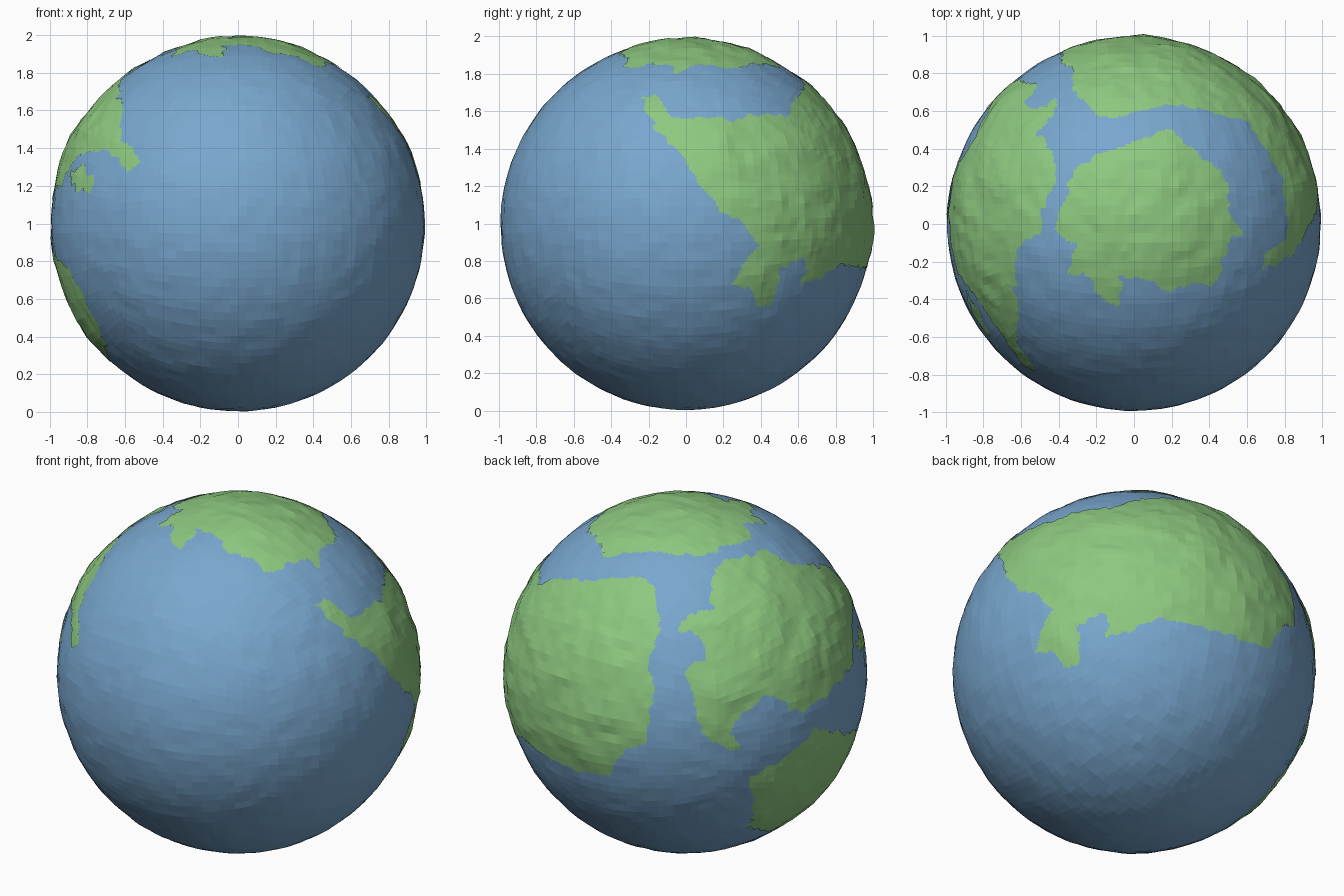
import bpy, bmesh, math
from mathutils import Vector, noise

old = bpy.data.objects.get("Cube")
if old:
    bpy.data.objects.remove(old, do_unlink=True)

CENTRE = Vector((0, 0, 0.995))
SEA = 0.991


def material(name, rgb):
    m = bpy.data.materials.new(name)
    m.use_nodes = True
    colour = (*rgb, 1)
    m.diffuse_color = colour
    m.node_tree.nodes["Principled BSDF"].inputs["Base Color"].default_value = colour
    return m


def lift(azimuth, elevation, points):
    """Raise flat drawing points onto the unit sphere facing the given direction."""
    a, e = math.radians(azimuth), math.radians(elevation)
    right = Vector((math.cos(a), math.sin(a), 0))
    facing = Vector((math.sin(a) * math.cos(e), -math.cos(a) * math.cos(e), math.sin(e)))
    up = facing.cross(right)
    return [(right * u + up * v + facing * math.sqrt(max(0, 1 - u * u - v * v))).normalized()
            for u, v in points]


def top(*p): return lift(0, 90, p)
def front(*p): return lift(0, 0, p)
def side(*p): return lift(90, 0, p)
def back(*p): return lift(215, 22, p)
def under(*p): return lift(145, -30, p)


def sea_ripple(d):
    return 0.0045 * noise.noise(d * 11) + 0.002 * noise.noise(d * 27)


def ball():
    """Evenly spaced cube sphere."""
    bm = bmesh.new()
    bmesh.ops.create_cube(bm, size=2)
    bmesh.ops.subdivide_edges(bm, edges=bm.edges[:], cuts=31, use_grid_fill=True)
    for v in bm.verts:
        v.co = Vector([math.tan(c * math.pi / 4) for c in v.co]).normalized()
    return bm


def finish(bm, name, mat):
    mesh = bpy.data.meshes.new(name)
    bm.to_mesh(mesh)
    bm.free()
    mesh.materials.append(mat)
    ob = bpy.data.objects.new(name, mesh)
    ob.location = CENTRE
    bpy.context.collection.objects.link(ob)
    return ob


class Coast:
    """Closed shoreline, tested on a flat map around its own middle."""

    def __init__(self, outline):
        self.axis = sum(outline, Vector()).normalized()
        self.x = self.axis.orthogonal().normalized()
        self.y = self.axis.cross(self.x)
        flat = [self.flatten(p) for p in outline]
        self.edges = list(zip(flat, flat[1:] + flat[:1]))

    def flatten(self, d):
        angle = self.axis.angle(d)
        p = Vector((d.dot(self.x), d.dot(self.y)))
        return p * (angle / p.length) if p.length > 1e-6 else p

    def inland(self, d, wobble=0.0):
        """Distance to the shore, positive on land."""
        p = self.flatten(d)
        if wobble:
            n = noise.noise_vector(d * 18)
            p = p + n.xy * wobble
        px, py = p
        best, inside = 9.0, False
        for (ax, ay), (bx, by) in self.edges:
            ex, ey = bx - ax, by - ay
            t = ((px - ax) * ex + (py - ay) * ey) / (ex * ex + ey * ey + 1e-9)
            t = min(1, max(0, t))
            best = min(best, math.hypot(px - ax - ex * t, py - ay - ey * t))
            if (ay > py) != (by > py) and px < ax + (py - ay) * ex / ey:
                inside = not inside
        return best if inside else -best


def land(name, outline):
    coast = Coast(outline)
    bm = ball()
    # Keep only the neighbourhood of the land
    far = [v for v in bm.verts
           if v.co.dot(coast.axis) < -0.2 or coast.inland(v.co) < -0.1]
    bmesh.ops.delete(bm, geom=far, context="VERTS")
    # Raise rough hills that fade towards the shore
    for v in bm.verts:
        d = v.co.copy()
        depth = max(0, coast.inland(d))
        hills = 0.013 * noise.noise(d * 5) + 0.008 * noise.noise(d * 13)
        r = SEA + sea_ripple(d) + 0.0035 + 0.005 * min(1, depth / 0.2)
        v.co = d * (r + max(hills, -0.005) * min(1, depth / 0.12))
    # Cut the ragged shoreline from finer faces
    bmesh.ops.subdivide_edges(bm, edges=bm.edges[:], cuts=2, use_grid_fill=True)
    bmesh.ops.triangulate(bm, faces=bm.faces[:])
    sea = [f for f in bm.faces
           if coast.inland(f.calc_center_median().normalized(), 0.03) < 0]
    bmesh.ops.delete(bm, geom=sea, context="FACES")
    finish(bm, name, LAND)


WATER = material("sea blue", (0.19, 0.385, 0.62))
LAND = material("land green", (0.27, 0.58, 0.215))

# Ocean
bm = ball()
for v in bm.verts:
    v.co *= SEA + sea_ripple(v.co)
finish(bm, "ocean", WATER)

# Polar cap
land("polar_land", top(
    (-.32, .29), (-.18, .38), (0, .44), (.2, .51), (.28, .43), (.47, .28), (.5, .19),
    (.52, .06), (.57, -.05), (.51, -.08), (.47, -.2), (.42, -.32), (.33, -.3),
    (.2, -.36), (.06, -.3), (-.07, -.28), (-.09, -.44), (-.19, -.38), (-.25, -.25),
    (-.35, -.26), (-.32, -.11), (-.42, -.03), (-.39, .1), (-.36, .17)))

# Large continent across the back and the +x side
land("east_continent", top(
    (-.1, .57), (.03, .6), (.3, .63), (.43, .59), (.59, .56), (.68, .43), (.79, .24),
    (.82, .03), (.81, -.08), (.7, -.16), (.68, -.25)) + side(
    (-.17, .51), (0, .35), (.07, .21), (.18, .08), (.34, -.04), (.4, -.1), (.31, -.21),
    (.25, -.32), (.34, -.35), (.37, -.43), (.44, -.45), (.49, -.35), (.5, -.25),
    (.61, -.18), (.65, -.2), (.62, -.31), (.72, -.29), (.8, -.23)) + under(
    (.22, .28),) + back(
    (-.69, -.48), (-.53, -.52), (-.41, -.52), (-.36, -.4), (-.23, -.34), (-.17, -.09),
    (-.21, .1), (-.14, .29), (-.17, .51)))

# Continent on the -x side
land("west_continent", top(
    (-.42, .37), (-.42, .24), (-.48, .11), (-.51, -.05), (-.61, -.11), (-.64, -.35),
    (-.61, -.45), (-.62, -.64)) + front(
    (-.58, .43), (-.52, .34), (-.6, .28), (-.66, .37), (-.76, .4), (-.86, .36),
    (-.94, .21)) + back(
    (.79, -.07), (.68, -.15), (.57, -.18), (.52, -.09), (.43, -.09), (.29, -.19),
    (.24, -.29), (.3, -.4), (.13, -.34), (.06, -.23), (.05, -.09), (.01, .02),
    (0, .08), (.1, .13), (.08, .25), (-.03, .28), (-.03, .34), (.14, .4)))

# Small island off its coast
land("island", front((-.9, .28), (-.84, .32), (-.76, .24), (-.79, .16), (-.89, .21)))

# Southern continent
land("south_continent", front(
    (-.95, -.2), (-.91, -.23), (-.84, -.35), (-.76, -.51), (-.7, -.64),
    (-.69, -.72)) + back(
    (.45, -.87), (.35, -.83), (.35, -.54), (.52, -.45), (.71, -.27)))
